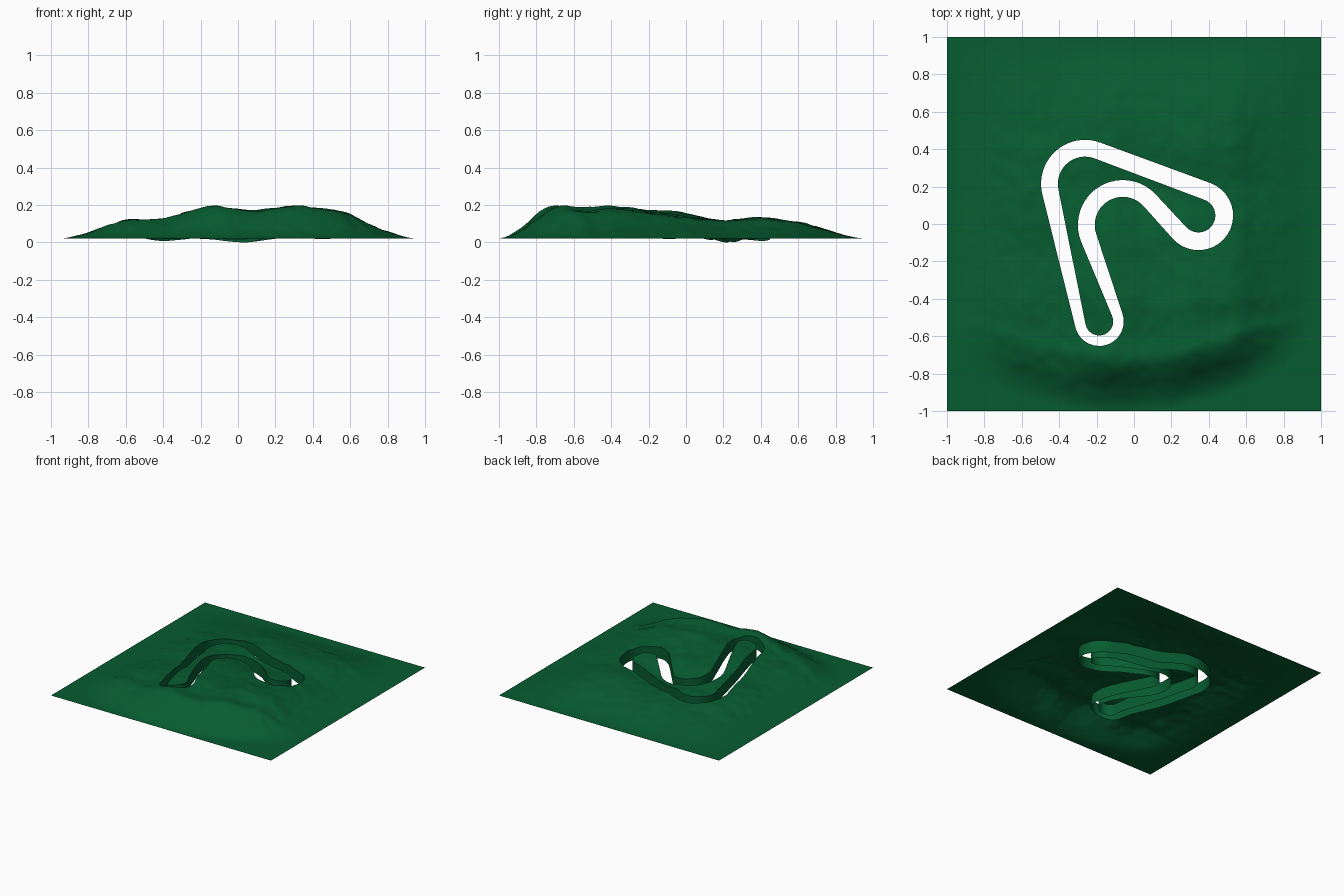
import bpy, bmesh, math
from mathutils import Vector, noise
from mathutils.geometry import delaunay_2d_cdt

if "Cube" in bpy.data.objects:
    bpy.data.objects.remove(bpy.data.objects["Cube"])

BASE = 0.02
# Hill profiles: height above the flat border along x and along y
PX = [(-1, 0), (-.93, 0), (-.8, .03), (-.7, .07), (-.6, .1), (-.5, .1), (-.4, .108), (-.33, .13),
      (-.2, .163), (-.13, .176), (0, .157), (.06, .147), (.15, .157), (.3, .176), (.4, .163),
      (.55, .148), (.65, .098), (.75, .055), (.9, .006), (.95, 0), (1, 0)]
PY = [(-1, 0), (-.97, .003), (-.9, .045), (-.85, .085), (-.8, .132), (-.72, .178), (-.6, .163),
      (-.45, .177), (-.3, .163), (-.2, .152), (0, .148), (.1, .13), (.2, .112), (.4, .117),
      (.5, .105), (.6, .09), (.7, .062), (.8, .033), (.9, .006), (.95, 0), (1, 0)]


def lerp(profile, t):
    if t <= profile[0][0] or t >= profile[-1][0]:
        return 0.0
    for (a, u), (b, v) in zip(profile, profile[1:]):
        if t <= b:
            return u + (v - u) * (t - a) / (b - a)


def soft(profile, t):
    return sum(lerp(profile, t + o) for o in (-.03, -.01, .01, .03)) / 4


def bump(x, y, cx, cy, s):
    return math.exp(-((x - cx) ** 2 + (y - cy) ** 2) / (2 * s * s))


def smooth_height(x, y):
    # The front slope curves round towards the sides
    ramp = min(1.0, max(0.0, (-.25 - y) / .35))
    ye = y - .3 * (x + .08) ** 2 * ramp
    h = soft(PX, x) * soft(PY, ye) / 0.172
    mask = min(1.0, h / 0.06)
    h += mask * (0.03 * bump(x, y, -.5, .22, .14) - 0.022 * bump(x, y, .38, .05, .15)
                 - 0.028 * bump(x, y, -.05, .2, .15) - 0.012 * bump(x, y, -.2, -.52, .1))
    return BASE + h


def height(x, y):
    h = smooth_height(x, y)
    mask = min(1.0, (h - BASE) / 0.06)
    n = sum(noise.noise(Vector((x * f, y * f, f))) * a for f, a in ((5.3, .007), (11.7, .006), (21.3, .003)))
    return h + n * mask


# Belt-like loop around four bends; a negative radius bends the other way
def belt(radii):
    centres = [(-.262, .215), (.345, .045), (-.06, -.005), (-.186, -.521)]
    n = len(centres)
    angles = []
    for i in range(n):
        (ax, ay), (bx, by) = centres[i], centres[(i + 1) % n]
        k = (radii[i] - radii[(i + 1) % n]) / math.hypot(bx - ax, by - ay)
        angles.append(math.atan2(by - ay, bx - ax) + math.acos(k))
    pts = []
    for i in range(n):
        r, (cx, cy) = radii[i], centres[i]
        sweep = (angles[i] - angles[i - 1]) % math.tau
        if r > 0:
            sweep -= math.tau
        for s in range(21):
            a = angles[i - 1] + sweep * s / 20
            pts.append(Vector((cx + r * math.cos(a), cy + r * math.sin(a))))
    out = []
    for a, b in zip(pts, pts[1:] + pts[:1]):
        m = max(1, round((b - a).length / .02))
        out += [a.lerp(b, j / m) for j in range(m)]
    return out


def inside(x, y, loop):
    hit = False
    px, py = loop[-1]
    for qx, qy in loop:
        if (qy > y) != (py > y) and x < (px - qx) * (y - qy) / (py - qy) + qx:
            hit = not hit
        px, py = qx, qy
    return hit


outer = belt([.235, .185, -.15, .131])
inner = belt([.145, .09, -.24, .075])


def in_slot(x, y):
    if not (-.51 < x < .54 and -.66 < y < .46):
        return False
    return inside(x, y, outer) and not inside(x, y, inner)


def make_object(name, verts, faces, mat, face_up=False):
    me = bpy.data.meshes.new(name)
    me.from_pydata(verts, [], faces)
    bm = bmesh.new()
    bm.from_mesh(me)
    bm.normal_update()
    for f in bm.faces:
        f.smooth = True
        if face_up and f.normal.z < 0:
            f.normal_flip()
    bm.to_mesh(me)
    bm.free()
    me.materials.append(mat)
    ob = bpy.data.objects.new(name, me)
    bpy.context.collection.objects.link(ob)


green = bpy.data.materials.new("grass_green")
green.diffuse_color = (.002, .108, .03, 1)
green.use_nodes = True
green.node_tree.nodes["Principled BSDF"].inputs["Base Color"].default_value = green.diffuse_color

# Terrain sheet: grid points plus slot rims, triangulated, with the slot left open
N = 120
pts = outer + inner
edges = []
start = 0
for loop in (outer, inner):
    m = len(loop)
    edges += [(start + i, start + (i + 1) % m) for i in range(m)]
    start += m
for i in range(N + 1):
    for j in range(N + 1):
        x, y = -1 + 2 * i / N, -1 + 2 * j / N
        if not in_slot(x, y):
            pts.append(Vector((x, y)))
cv, _, cf, *_ = delaunay_2d_cdt(pts, edges, [], 0, 1e-5)
faces = []
for f in cf:
    c = sum((cv[i] for i in f), Vector((0, 0))) / len(f)
    if not in_slot(c.x, c.y):
        faces.append(f)
make_object("terrain", [(v.x, v.y, height(v.x, v.y)) for v in cv], faces, green, True)

# Slot walls: skirts hanging from both rims
depth = min(smooth_height(p.x, p.y) for p in outer + inner)
for name, loop in (("outer_slot_wall", outer), ("inner_slot_wall", inner)):
    m = len(loop)
    verts = [(p.x, p.y, height(p.x, p.y)) for p in loop]
    verts += [(p.x, p.y, smooth_height(p.x, p.y) - depth) for p in loop]
    quads = [(i, (i + 1) % m, m + (i + 1) % m, m + i) for i in range(m)]
    if name.startswith("outer"):
        quads = [q[::-1] for q in quads]
    make_object(name, verts, quads, green)
